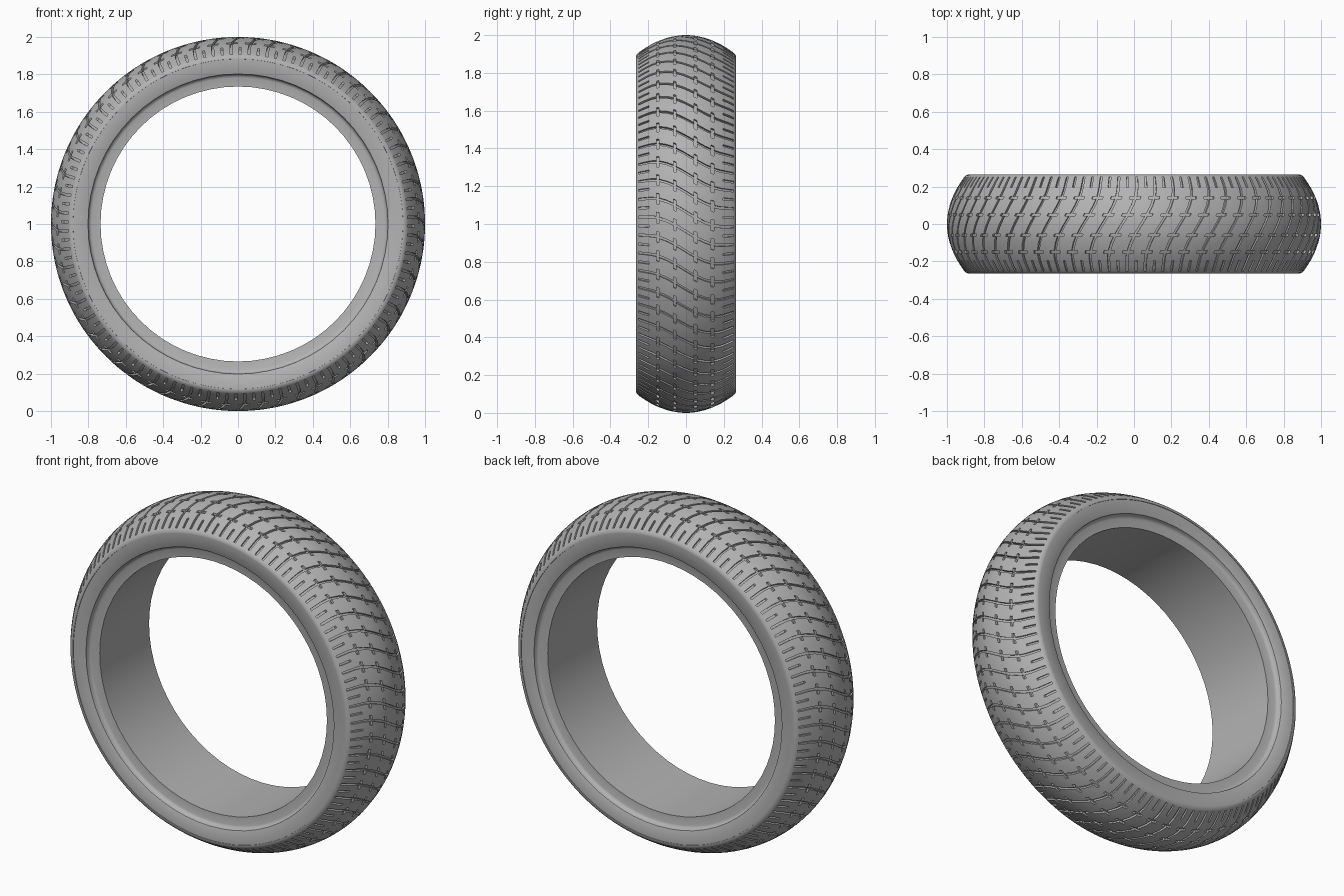
import bpy, bmesh, math

if "Cube" in bpy.data.objects:
    bpy.data.objects.remove(bpy.data.objects["Cube"], do_unlink=True)

rubber = bpy.data.materials.new("grey rubber")
rubber.use_nodes = True
GREY = (0.45, 0.45, 0.45, 1)
rubber.diffuse_color = GREY
rubber.node_tree.nodes["Principled BSDF"].inputs["Base Color"].default_value = GREY

PITCHES = 60                     # tread blocks around the tyre
PITCH = math.tau / PITCHES
PHASE = math.radians(92.3)
DEPTH = 0.013
TICKS = (-0.15, -0.06, 0.05, 0.14)
TICK_HALF = 0.007
SHORT_IN, GROOVE_END = 0.195, 0.252


def finish(bm, name, angle):
    bmesh.ops.recalc_face_normals(bm, faces=bm.faces)
    mesh = bpy.data.meshes.new(name)
    bm.to_mesh(mesh)
    bm.free()
    mesh.materials.append(rubber)
    ob = bpy.data.objects.new(name, mesh)
    bpy.context.collection.objects.link(ob)
    bpy.ops.object.select_all(action='DESELECT')
    ob.select_set(True)
    bpy.context.view_layer.objects.active = ob
    bpy.ops.object.shade_smooth_by_angle(angle=math.radians(angle))
    return ob


def ring_point(r, y, a):
    return (r * math.sin(a), y, 1 + r * math.cos(a))


def sweep(a_y):
    """S-shaped angular shift of the grooves across the tread."""
    t = max(-1, min(1, a_y / 0.2))
    return 0.08 * math.sin(t * math.pi / 2)


def crown(y):
    return 1 - 0.095 * (abs(y) / 0.255) ** 2


# Tread: a grid that follows the grooves, with the groove cells sunk inward
ys = {0.0, 0.1, -0.1, 0.18, -0.18, 0.225, -0.225, 0.02, -0.02}
for c in TICKS:
    ys |= {c - TICK_HALF, c + TICK_HALF}
for s in (-1, 1):
    ys |= {s * SHORT_IN, s * GROOVE_END}
rows = [(y, crown(y)) for y in sorted(ys)]
edge = [(0.259, 0.9), (0.265, 0.888), (0.265, 0.882), (0.25, 0.88)]
rows = [(-y, r) for y, r in reversed(edge)] + rows + edge
LONG, TICK, SHORT = 0.0065, 0.03, 0.006
half = PITCH / 2
cols = [-TICK, -LONG, LONG, TICK, half - SHORT, half + SHORT]

bm = bmesh.new()
grid = []
for k in range(PITCHES):
    for v in cols:
        grid.append([bm.verts.new(ring_point(r, y, PHASE + k * PITCH + v + sweep(y)))
                     for y, r in rows])
sunk = []
n = len(cols)
for i, col in enumerate(grid):
    nxt = grid[(i + 1) % len(grid)]
    for j in range(len(rows) - 1):
        f = bm.faces.new((col[j], nxt[j], nxt[j + 1], col[j + 1]))
        y = (rows[j][0] + rows[j + 1][0]) / 2
        part = i % n
        long_groove = part == 1 and abs(y) < GROOVE_END
        tick = part in (0, 1, 2) and any(abs(y - c) < TICK_HALF for c in TICKS)
        short_groove = part == 4 and SHORT_IN < abs(y) < GROOVE_END
        if long_groove or tick or short_groove:
            sunk.append(f)
floor = bmesh.ops.extrude_face_region(bm, geom=sunk)["geom"]
bmesh.ops.delete(bm, geom=[f for f in sunk if f.is_valid], context='FACES')
for v in (g for g in floor if isinstance(g, bmesh.types.BMVert)):
    r = math.hypot(v.co.x, v.co.z - 1)
    v.co.x *= 1 - DEPTH / r
    v.co.z = 1 + (v.co.z - 1) * (1 - DEPTH / r)
finish(bm, "tread", 35)

# Sidewalls, bead steps and bore: one closed profile turned around the axle
side = [(0.255, 0.89), (0.262, 0.886), (0.262, 0.806), (0.259, 0.802),
        (0.243, 0.799), (0.235, 0.793), (0.231, 0.782), (0.228, 0.735)]
profile = side + [(-y, r) for y, r in reversed(side)]
SEGMENTS = 64
bm = bmesh.new()
rings = [[bm.verts.new(ring_point(r, y, math.tau * i / SEGMENTS)) for y, r in profile]
         for i in range(SEGMENTS)]
for i, a in enumerate(rings):
    b = rings[(i + 1) % SEGMENTS]
    for j in range(len(profile)):
        k = (j + 1) % len(profile)
        bm.faces.new((a[j], b[j], b[k], a[k]))
finish(bm, "sidewalls_and_bore", 40)
